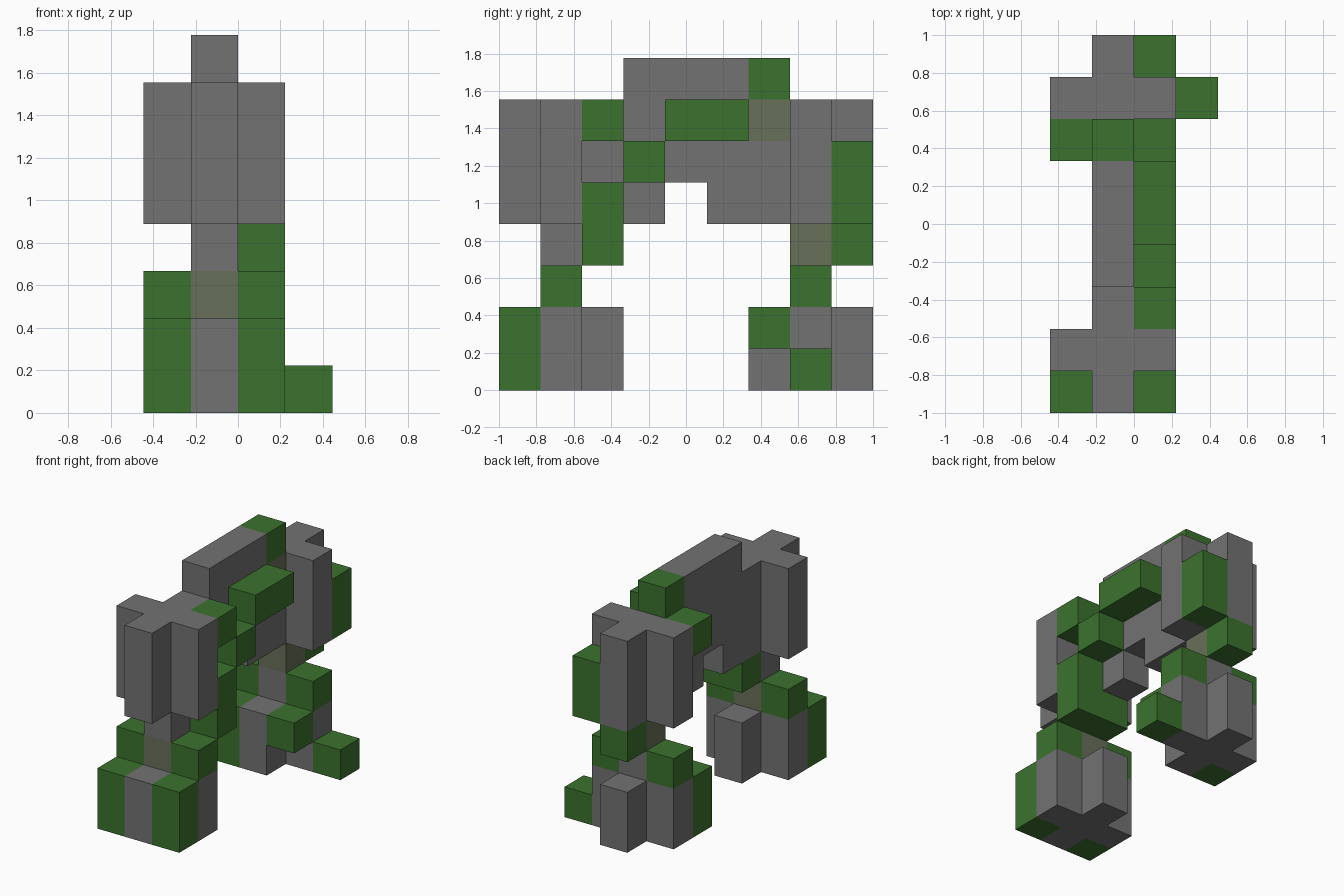
import bpy
import bmesh
from math import radians
from mathutils import Vector

cube = bpy.data.objects.get("Cube")
if cube:
    bpy.data.objects.remove(cube, do_unlink=True)

UNIT = 2 / 9
ORIGIN = Vector((-2, -4.5, 0))


def make_material(name, colour):
    mat = bpy.data.materials.new(name)
    mat.use_nodes = True
    mat.diffuse_color = (*colour, 1)
    mat.node_tree.nodes["Principled BSDF"].inputs["Base Color"].default_value = (*colour, 1)
    return mat


MATERIALS = {
    "stone": make_material("stone grey", (0.17, 0.17, 0.17)),
    "moss": make_material("moss green", (0.044, 0.168, 0.027)),
    "mixed": make_material("mossy stone", (0.137, 0.16, 0.1)),
}
SLOTS = list(MATERIALS)
parts = {}      # part name -> {cell: colour}
filled = set()  # every occupied cell


def block(part, colour, x, y, z):
    """Fill a box of cells; each axis is one index or a (first, last) pair."""
    spans = [range(a[0], a[1] + 1) if isinstance(a, tuple) else (a,) for a in (x, y, z)]
    for i in spans[0]:
        for j in spans[1]:
            for k in spans[2]:
                parts.setdefault(part, {})[i, j, k] = colour
                filled.add((i, j, k))


# Front foot: cross of stone with mossy front corners
block("front_foot", "stone", 1, (0, 2), (0, 1))
for side in (0, 2):
    block("front_foot", "stone", side, 1, (0, 1))
    block("front_foot", "moss", side, 0, (0, 1))

# Front ankle
block("front_ankle", "mixed", 1, 1, 2)
for side in (0, 2):
    block("front_ankle", "moss", side, 1, 2)
block("front_ankle", "stone", 1, 1, 3)

# Front shoulder
block("front_shoulder", "stone", 1, (0, 1), (4, 6))
for side in (0, 2):
    block("front_shoulder", "stone", side, 1, (4, 6))

# Rear foot with loose mossy pieces
block("rear_foot", "stone", 1, (6, 8), (0, 1))
for side in (0, 2):
    block("rear_foot", "stone", side, 7, (0, 1))
block("rear_foot", "moss", 0, 6, (0, 1))
block("rear_foot", "moss", 2, 6, 1)
block("rear_foot", "moss", 3, 7, 0)

# Rear ankle
block("rear_ankle", "stone", 1, 7, 2)
for side in (0, 2):
    block("rear_ankle", "moss", side, 7, 2)
block("rear_ankle", "mixed", 1, 7, 3)
block("rear_ankle", "moss", 1, 8, 3)

# Rear shoulder
block("rear_shoulder", "stone", 1, (7, 8), (4, 6))
for side in (0, 2):
    block("rear_shoulder", "stone", side, 7, (4, 6))
block("rear_shoulder", "moss", 2, 8, (4, 5))

# Arch spanning the two legs
block("arch", "stone", 1, (2, 6), (5, 6))
block("arch", "stone", 1, (2, 3), 4)
block("arch", "stone", 1, (5, 6), 4)
block("arch", "stone", 1, (3, 5), 7)
block("arch", "mixed", 1, 6, 6)
block("arch", "moss", 1, 6, 7)

# Moss clumps hanging on the arch
block("moss_clumps", "moss", (1, 2), 2, 3)
block("moss_clumps", "moss", 2, 2, 4)
block("moss_clumps", "moss", 2, 2, 6)
block("moss_clumps", "moss", 2, 3, 5)
block("moss_clumps", "moss", 2, (4, 5), 6)
block("moss_clumps", "moss", 0, 6, 6)


def build(name, cells):
    """Skin the outer faces of a part's cells and join flat regions of one colour."""
    bm = bmesh.new()
    for cell, colour in cells.items():
        centre = Vector(cell) + Vector((0.5, 0.5, 0.5))
        for axis in range(3):
            for sign in (-1, 1):
                normal = Vector((0, 0, 0))
                normal[axis] = sign
                if tuple(int(c + n) for c, n in zip(cell, normal)) in filled \
                        and all(c + n >= 0 for c, n in zip(cell, normal)):
                    continue
                u = Vector((0, 0, 0))
                u[(axis + 1) % 3] = 0.5
                v = normal.cross(u)
                mid = centre + normal / 2
                corners = (mid - u - v, mid + u - v, mid + u + v, mid - u + v)
                face = bm.faces.new([bm.verts.new((c + ORIGIN) * UNIT) for c in corners])
                face.material_index = SLOTS.index(colour)
    bmesh.ops.remove_doubles(bm, verts=bm.verts[:], dist=0.001)
    bmesh.ops.dissolve_limit(bm, angle_limit=radians(1), verts=bm.verts[:],
                             edges=bm.edges[:], delimit={"MATERIAL"})
    mesh = bpy.data.meshes.new(name)
    bm.to_mesh(mesh)
    bm.free()
    for mat in MATERIALS.values():
        mesh.materials.append(mat)
    bpy.context.collection.objects.link(bpy.data.objects.new(name, mesh))


for part_name, part_cells in parts.items():
    build(part_name, part_cells)
